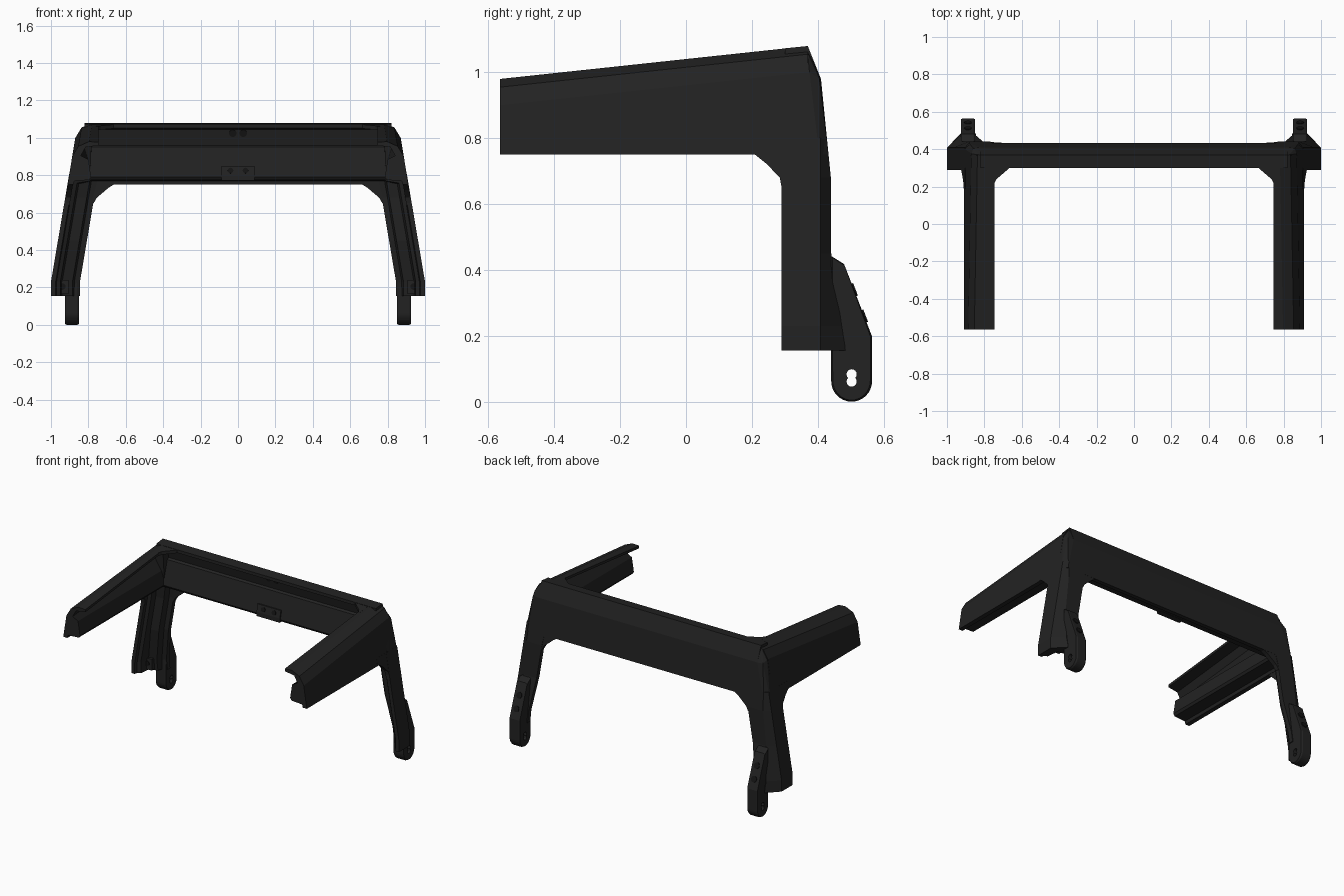
import bpy, bmesh, math
from mathutils import Vector

if "Cube" in bpy.data.objects:
    bpy.data.objects.remove(bpy.data.objects["Cube"])


def material(name, v):
    m = bpy.data.materials.new(name)
    m.diffuse_color = (v, v, v, 1)
    m.use_nodes = True
    m.node_tree.nodes["Principled BSDF"].inputs["Base Color"].default_value = m.diffuse_color
    return m


BODY = material("matte black", 0.016)
BOLT = material("bolt black", 0.007)


def finish(name, bm, mat=BODY, mirror=True):
    bmesh.ops.recalc_face_normals(bm, faces=bm.faces)
    me = bpy.data.meshes.new(name)
    bm.to_mesh(me)
    bm.free()
    me.materials.append(mat)
    ob = bpy.data.objects.new(name, me)
    bpy.context.collection.objects.link(ob)
    if mirror:
        ob.modifiers.new("mirror", 'MIRROR').use_mirror_merge = False
    return ob


def loft(name, rings, mat=BODY, mirror=True):
    """Closed skin through matching rings, with end caps."""
    bm = bmesh.new()
    vs = [[bm.verts.new(p) for p in r] for r in rings]
    n = len(vs[0])
    for a, b in zip(vs, vs[1:]):
        for i in range(n):
            j = (i + 1) % n
            bm.faces.new((a[i], a[j], b[j], b[i]))
    bm.faces.new(vs[0])
    bm.faces.new(vs[-1])
    return finish(name, bm, mat, mirror)


def hull(name, pts):
    bm = bmesh.new()
    for p in pts:
        bm.verts.new(p)
    bmesh.ops.convex_hull(bm, input=bm.verts)
    return finish(name, bm)


def disc(name, centre, normal, r, depth=0.008, mat=BOLT):
    bm = bmesh.new()
    bmesh.ops.create_cone(bm, cap_ends=True, segments=16, radius1=r, radius2=r, depth=depth)
    rot = Vector(normal).to_track_quat('Z', 'Y').to_matrix()
    bmesh.ops.rotate(bm, verts=bm.verts, matrix=rot)
    bmesh.ops.translate(bm, verts=bm.verts, vec=centre)
    return finish(name, bm, mat)


def outer_x(z):
    """Outer side plane, leaning inwards above the foot."""
    return 1.0 - 0.169 * max(0, z - 0.23)


# Rear crossbeam: back skin, top flange, recess and inner ridge
beam = [(0.433, 0.75), (0.41, 0.98), (0.37, 1.08), (0.30, 1.073), (0.30, 1.052),
        (0.36, 1.045), (0.378, 0.96), (0.365, 0.95), (0.328, 0.79), (0.338, 0.775),
        (0.405, 0.77), (0.405, 0.75)]
loft("crossbeam", [[(x, y, z) for y, z in beam] for x in (-0.82, 0.82)], mirror=False)


# Side arms: hollow channel opening inwards, rising to the rear
def arm_ring(y):
    t = 0.98 + (y + 0.565) * 0.107
    xs = outer_x(t - 0.08)
    prof = [(0.910, 0.75), (xs, t - 0.08), (xs - 0.033, t - 0.025), (xs - 0.09, t),
            (0.745, t - 0.003), (0.745, t - 0.02), (0.815, t - 0.03), (0.84, t - 0.075),
            (0.80, 0.885), (0.785, 0.79), (0.795, 0.775), (0.875, 0.77), (0.88, 0.75)]
    return [(x, y, z) for x, z in prof]


loft("side_arm", [arm_ring(-0.565), arm_ring(0.37)])


# Legs: angled channel with chamfered rear corner and flared foot
def leg_ring(z, back, chamfer):
    x = outer_x(z)
    prof = [(0, 0.29), (0, 0.408), (chamfer, back), (0.155, back), (0.155, back - 0.03),
            (0.125, back - 0.035), (0.115, back - 0.075), (0.06, back - 0.085),
            (0.05, 0.32), (0.03, 0.31), (0.025, 0.29)]
    return [(x - d, y, z) for d, y in prof]


loft("leg", [leg_ring(0.155, 0.485, 0.075), leg_ring(0.23, 0.473, 0.07),
             leg_ring(0.45, 0.441, 0.055), leg_ring(0.68, 0.44, 0.04),
             leg_ring(0.80, 0.428, 0.03)])

# Solid corner where arm, beam and leg meet
hull("corner", [(0.78, 0.37, 1.08), (0.83, 0.37, 1.055), (0.868, 0.375, 1.0),
                (0.868, 0.30, 0.99), (0.912, 0.30, 0.75), (0.912, 0.405, 0.75),
                (0.882, 0.433, 0.75), (0.86, 0.405, 0.98), (0.82, 0.41, 0.98),
                (0.78, 0.31, 1.072), (0.82, 0.31, 1.05),
                (0.79, 0.345, 0.77), (0.79, 0.433, 0.75)])

# Triangular gussets on the side skin, back skin and top flange
side = [(0.19, 0.752), (0.21, 0.75), (0.245, 0.722), (0.285, 0.68), (0.292, 0.64),
        (0.31, 0.66), (0.31, 0.80), (0.19, 0.80)]
loft("side_gusset", [[(outer_x(z) - d, y, z) for y, z in side] for d in (0.001, 0.03)])
back = [(0.665, 0.75), (0.69, 0.735), (0.755, 0.68), (0.772, 0.65), (0.85, 0.65),
        (0.85, 0.80), (0.665, 0.80)]
loft("back_gusset", [[(x, 0.433 + (0.75 - z) * 0.08 - d, z) for x, z in back]
                     for d in (0.001, 0.03)])
top = [(0.665, 0.31), (0.665, 0.30), (0.735, 0.24), (0.745, 0.22), (0.76, 0.22), (0.76, 0.31)]
loft("top_gusset", [[(x, y, 1.04 + y * 0.107 - d) for x, y in top] for d in (0.001, 0.022)])

# Mounting brackets with rounded foot and keyhole slot
plate = [(0.503 + 0.062 * math.cos(a), 0.064 + 0.062 * math.sin(a))
         for a in [math.pi + math.pi * i / 16 for i in range(17)]]
plate += [(0.565, 0.2), (0.48, 0.42), (0.44, 0.445)]


def inset(p, k):
    return (0.50 + (p[0] - 0.50) * k, p[1] + (0.2 - p[1]) * (1 - k) * 0.3)


bracket = loft("mount_bracket", [
    [(x, y, z - 0.002) for y, z in (inset(p, k) for p in plate)]
    for x, k in ((0.85, 0.92), (0.86, 1), (0.916, 1), (0.926, 0.92))])
for i, z in enumerate((0.061, 0.083)):
    cut = disc("slot_cutter_%d" % i, (0.888, 0.503, z), (1, 0, 0), 0.0155, 0.2)
    cut.modifiers.clear()
    cut.hide_render = True
    cut.hide_viewport = True
    mod = bracket.modifiers.new("slot", 'BOOLEAN')
    mod.operation, mod.object, mod.solver = 'DIFFERENCE', cut, 'EXACT'
    bracket.modifiers.move(len(bracket.modifiers) - 1, i)

# Bracket bolts on the sloping rear face
for z in (0.26, 0.34):
    disc("bracket_bolt", (0.888, 0.565 - (z - 0.2) * 0.386, z), (0, 0.93, 0.36), 0.02)

# Foot plate with bolt on the front of each leg
loft("foot_plate", [[(x, y, z) for x, z in ((0.905, 0.165), (0.975, 0.165), (0.975, 0.24),
                                            (0.905, 0.24))] for y in (0.372, 0.40)])
disc("foot_bolt", (0.94, 0.371, 0.205), (0, -1, 0), 0.018)

# Centre latch plate and its bolts, plus bolts in the upper recess
latch = [(0.322, 0.772), (0.322, 0.80), (0.333, 0.85), (0.36, 0.85), (0.36, 0.772)]
loft("latch_plate", [[(x, y, z) for y, z in latch] for x in (-0.087, 0.087)], mirror=False)
disc("latch_bolt", (0.04, 0.327, 0.825), (0, -0.97, 0.22), 0.015)
disc("recess_bolt", (0.028, 0.363, 1.025), (0, -1, -0.2), 0.02)
